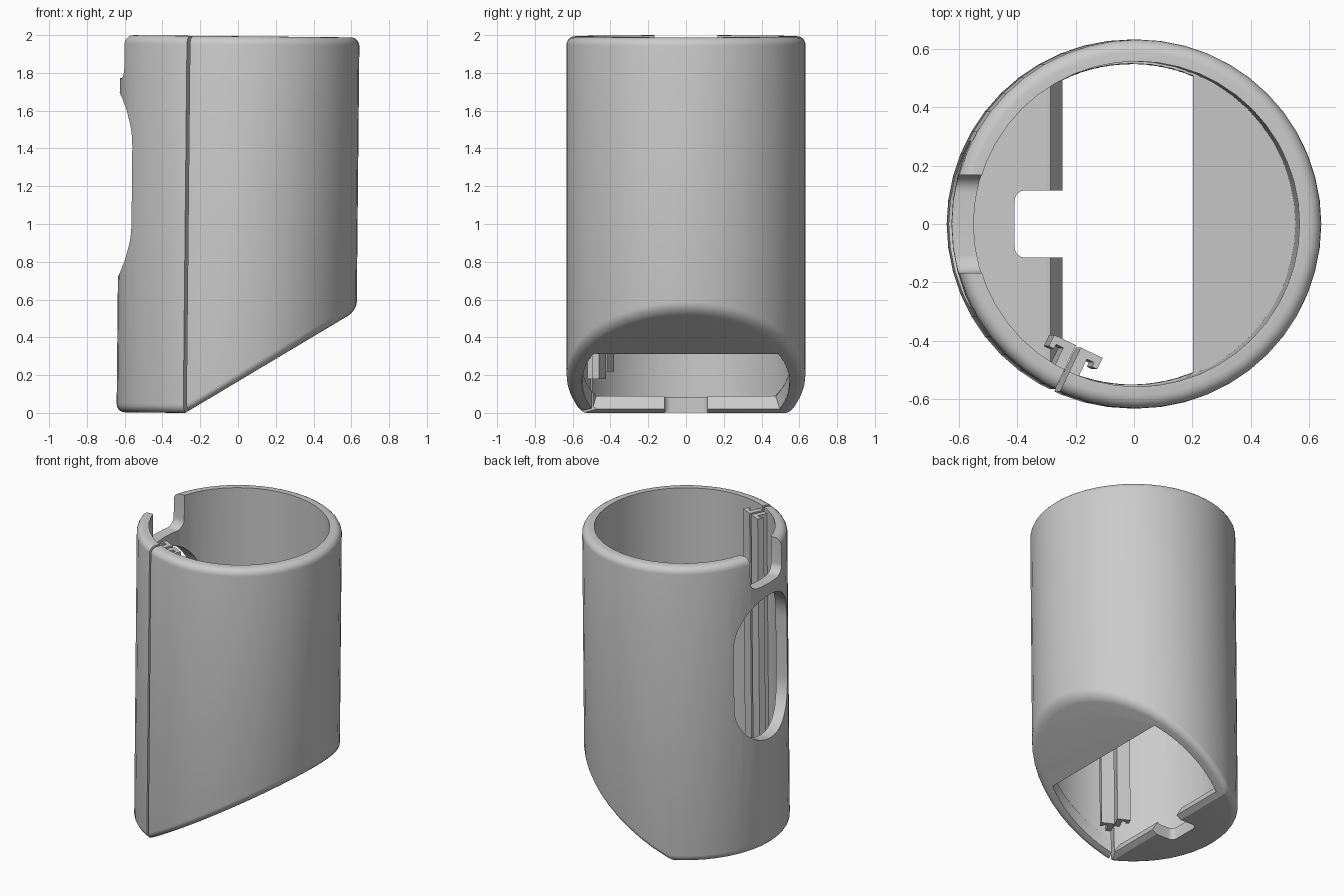
import bpy, bmesh
from math import radians, cos, sin, atan, pi, sqrt, copysign
from mathutils import Matrix, Vector

if "Cube" in bpy.data.objects:
    bpy.data.objects.remove(bpy.data.objects["Cube"])

H, R_OUT, R_IN, FLOOR = 1.997, 0.633, 0.558, 0.08
SIDES = 48
FOLD_X = -0.27
RISE = 0.61
SLOPE = atan(RISE)
SLIT_ANGLE = radians(244.5)
LEAN = Matrix.Translation((-0.01, 0, -0.003)) @ Matrix.Rotation(0.01, 4, 'Y')

grey = bpy.data.materials.new("plain grey")
grey.use_nodes = True
COLOUR = (0.6, 0.6, 0.6, 1)
grey.diffuse_color = COLOUR
grey.node_tree.nodes["Principled BSDF"].inputs["Base Color"].default_value = COLOUR


def to_object(name, bm):
    bmesh.ops.recalc_face_normals(bm, faces=bm.faces)
    mesh = bpy.data.meshes.new(name)
    bm.to_mesh(mesh)
    bm.free()
    mesh.materials.append(grey)
    ob = bpy.data.objects.new(name, mesh)
    bpy.context.collection.objects.link(ob)
    return ob


def slanted_cylinder(radius, z0, z1, fold_x, rounding=0):
    """Upright cylinder whose underside is flat up to fold_x and then rises."""
    bm = bmesh.new()
    bmesh.ops.create_cone(bm, cap_ends=True, segments=SIDES, radius1=radius, radius2=radius,
                          depth=z1 - z0, matrix=Matrix.Translation((0, 0, (z0 + z1) / 2)))
    if rounding:
        rims = [e for e in bm.edges if e.calc_face_angle(0) > radians(60)]
        bmesh.ops.bevel(bm, geom=rims, offset=rounding, segments=5,
                        profile=0.5, affect='EDGES')
    bmesh.ops.bisect_plane(bm, geom=bm.verts[:] + bm.edges[:] + bm.faces[:],
                           plane_co=(fold_x, 0, 0), plane_no=(1, 0, 0))
    for v in bm.verts:
        if v.co.z < (z0 + z1) / 2:
            v.co.z += max(0, RISE * (v.co.x - fold_x))
    return bm


def prism(outline, low, high, frame=Matrix()):
    """Extrude a flat outline from low to high along the local z of frame."""
    bm = bmesh.new()
    bottom = [bm.verts.new((x, y, low)) for x, y in outline]
    top = [bm.verts.new((x, y, high)) for x, y in outline]
    bm.faces.new(bottom)
    bm.faces.new(top)
    for i in range(len(outline)):
        bm.faces.new((bottom[i - 1], bottom[i], top[i], top[i - 1]))
    bm.transform(frame)
    return bm


def rounded_box(x0, x1, y0, y1, r, steps=6):
    corners = [(x1 - r, y1 - r), (x0 + r, y1 - r), (x0 + r, y0 + r), (x1 - r, y0 + r)]
    return [(cx + r * cos(a), cy + r * sin(a))
            for i, (cx, cy) in enumerate(corners)
            for a in [(i + k / steps) * pi / 2 for k in range(steps + 1)]]


def carve(target, bm):
    cutter = to_object("cutter", bm)
    cutter.hide_render = True
    mod = target.modifiers.new("cut", 'BOOLEAN')
    mod.object, mod.operation, mod.solver = cutter, 'DIFFERENCE', 'EXACT'
    bpy.context.view_layer.objects.active = target
    bpy.ops.object.modifier_apply(modifier=mod.name)
    bpy.data.objects.remove(cutter)


def finish(ob):
    ob.data.transform(LEAN)
    bpy.ops.object.select_all(action='DESELECT')
    ob.select_set(True)
    bpy.context.view_layer.objects.active = ob
    bpy.ops.object.shade_smooth_by_angle(angle=radians(28))


# Outer body with slanted underside and rounded rims
body = to_object("sleeve_body", slanted_cylinder(R_OUT, 0, H, FOLD_X, 0.045))

# Hollow interior, leaving a flat and a slanted floor of equal thickness
inner_fold = FOLD_X - FLOOR * (1 / cos(SLOPE) - 1) / RISE
carve(body, slanted_cylinder(R_IN, FLOOR, H + 0.3, inner_fold))

# Opening through the slanted floor: ends square to the slant, sides on the inner wall
START, END, STEPS = 0.04, 0.61, 14
us = [START + (END - START) * k / STEPS for k in range(STEPS + 1)]
ALONG_SLANT = Matrix.Translation((FOLD_X, 0, 0)) @ Matrix.Rotation(-SLOPE, 4, 'Y')
opening = prism([(u, -1) for u in us] + [(u, 1) for u in reversed(us)],
                -0.1, 0.13, ALONG_SLANT)
for v in opening.verts:
    v.co.y = copysign(sqrt((R_IN - 0.005) ** 2 - v.co.x ** 2), v.co.y)
carve(body, opening)

# Notch in the flat floor
carve(body, prism(rounded_box(-0.4, -0.1, -0.115, 0.115, 0.035), -0.2, 0.2))

# Side window and rim notch, both cut along x
SIDEWAYS = Matrix(((0, 0, 1, 0), (1, 0, 0, 0), (0, 1, 0, 0), (0, 0, 0, 1)))
carve(body, prism(rounded_box(-0.285, 0.285, 0.72, 1.69, 0.28, 10), -0.9, -0.4, SIDEWAYS))
carve(body, prism(rounded_box(-0.168, 0.168, 1.77, 2.4, 0.06), -0.9, -0.4, SIDEWAYS))

# Narrow full-height slit
AT_SLIT = Matrix.Rotation(SLIT_ANGLE, 4, 'Z')
GAP = 0.009
carve(body, prism([(0.45, -GAP), (0.75, -GAP), (0.75, GAP), (0.45, GAP)], -0.3, 2.3, AT_SLIT))
finish(body)

# Hooked rails inside, one on each side of the slit
hook = [(0.58, GAP), (0.465, GAP), (0.465, 0.092), (0.508, 0.092),
        (0.508, 0.072), (0.492, 0.072), (0.492, 0.045), (0.58, 0.045)]
for name, side, bottom in (("left_rail", 1, 0.18), ("right_rail", -1, 0.22)):
    rail = to_object(name, prism([(r, side * s) for r, s in hook], bottom, H - 0.03, AT_SLIT))
    finish(rail)
